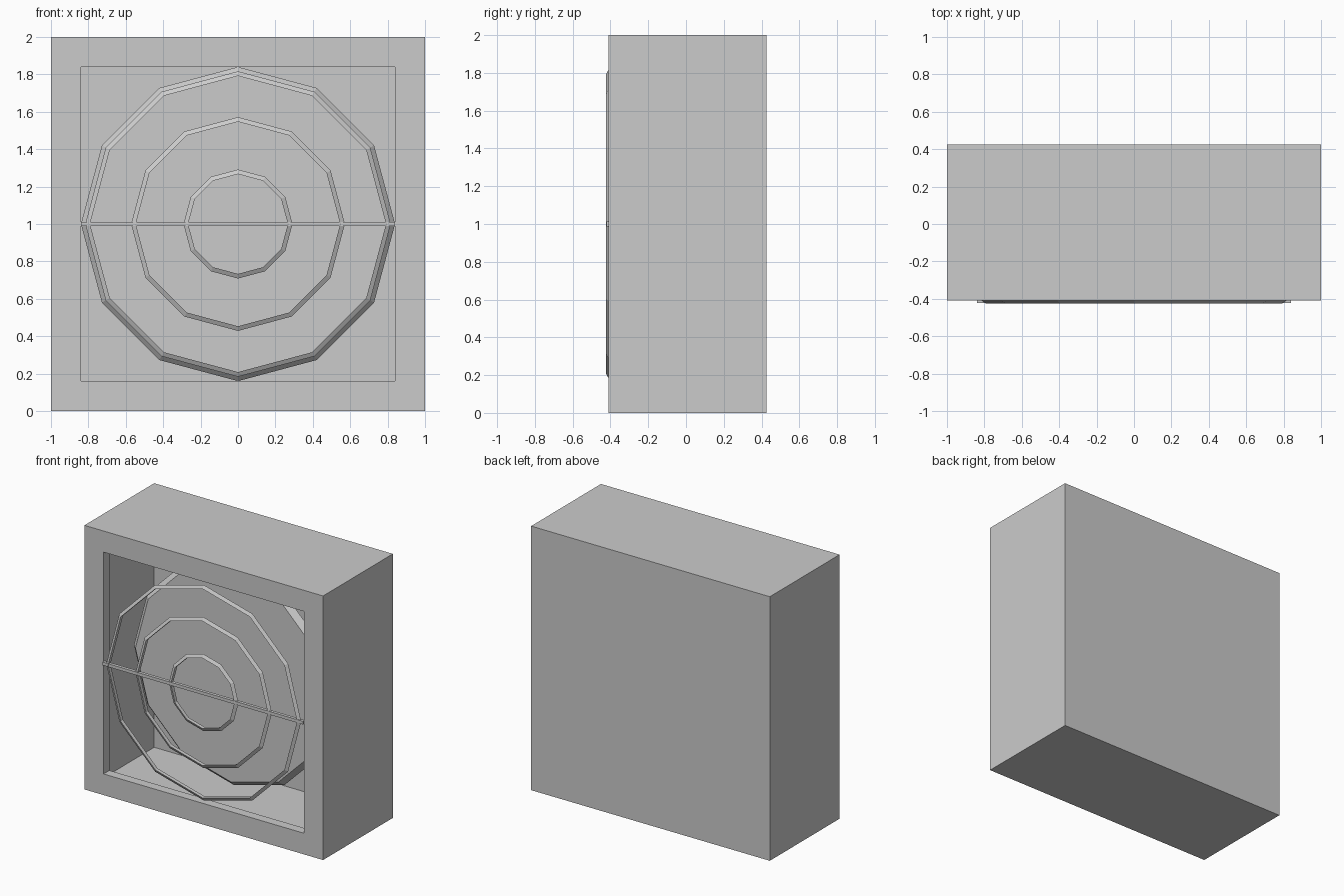
import bpy, bmesh
from math import pi
from mathutils import Matrix, Vector

if "Cube" in bpy.data.objects:
    bpy.data.objects.remove(bpy.data.objects["Cube"])

FRONT, BACK = -0.41, 0.425
SIDES = 12


def make_object(name, bm):
    mesh = bpy.data.meshes.new(name)
    bm.to_mesh(mesh)
    bm.free()
    obj = bpy.data.objects.new(name, mesh)
    bpy.context.collection.objects.link(obj)
    return obj


def box(bm, x, y0, y1, z0, z1):
    size = Matrix.Diagonal((2 * x, y1 - y0, z1 - z0, 1))
    place = Matrix.Translation((0, (y0 + y1) / 2, (z0 + z1) / 2))
    bmesh.ops.create_cube(bm, size=1, matrix=place @ size)


# Hollow casing: single-wall box with a front frame and a short inward lip
bm = bmesh.new()
box(bm, 1, FRONT, BACK, 0, 2)
bm.normal_update()
front = min(bm.faces, key=lambda f: f.calc_center_median().y)
bmesh.ops.inset_region(bm, faces=[front], thickness=0.16, use_even_offset=True)
lip = bmesh.ops.extrude_discrete_faces(bm, faces=[front])["faces"]
opening = lip[0]
edges = list(opening.edges)
bmesh.ops.delete(bm, geom=[opening], context='FACES_ONLY')
# Lip walls: a fresh loop bridged back to the inner edge of the frame
for f in [f for f in bm.faces if not f.is_valid]:
    bm.faces.remove(f)
rim = [e for e in bm.edges if e.is_valid and len(e.link_faces) == 1
       and all(abs(v.co.y - FRONT) < 1e-4 and abs(v.co.x) < 0.9 for v in e.verts)]
loose = [e for e in bm.edges if not e.link_faces]
bmesh.ops.delete(bm, geom=loose, context='EDGES')
rim = [e for e in rim if e.is_valid]
new = bmesh.ops.extrude_edge_only(bm, edges=rim)["geom"]
bmesh.ops.translate(bm, vec=Vector((0, 0.07, 0)),
                    verts=[g for g in new if isinstance(g, bmesh.types.BMVert)])
make_object("casing", bm)

# Round plate inside, with a slightly tapered rim
bm = bmesh.new()
bmesh.ops.create_cone(bm, cap_ends=True, segments=SIDES, radius1=0.80,
                      radius2=0.84, depth=0.04,
                      matrix=Matrix.Translation((0, -0.065, 1)) @ Matrix.Rotation(-pi / 2, 4, 'X'))
make_object("inner_plate", bm)

# Concentric guard rings with a triangular section
for i, radius in enumerate((0.275, 0.555, 0.80)):
    bpy.ops.mesh.primitive_torus_add(major_segments=SIDES, minor_segments=3,
                                     major_radius=radius, minor_radius=0.0165,
                                     location=(0, FRONT, 1), rotation=(pi / 2, 0, 0))
    bpy.context.object.name = f"guard_ring_{i + 1}"

# Horizontal bar carrying the rings
bm = bmesh.new()
box(bm, 0.84, -0.422, -0.398, 0.988, 1.012)
make_object("guard_bar", bm)
